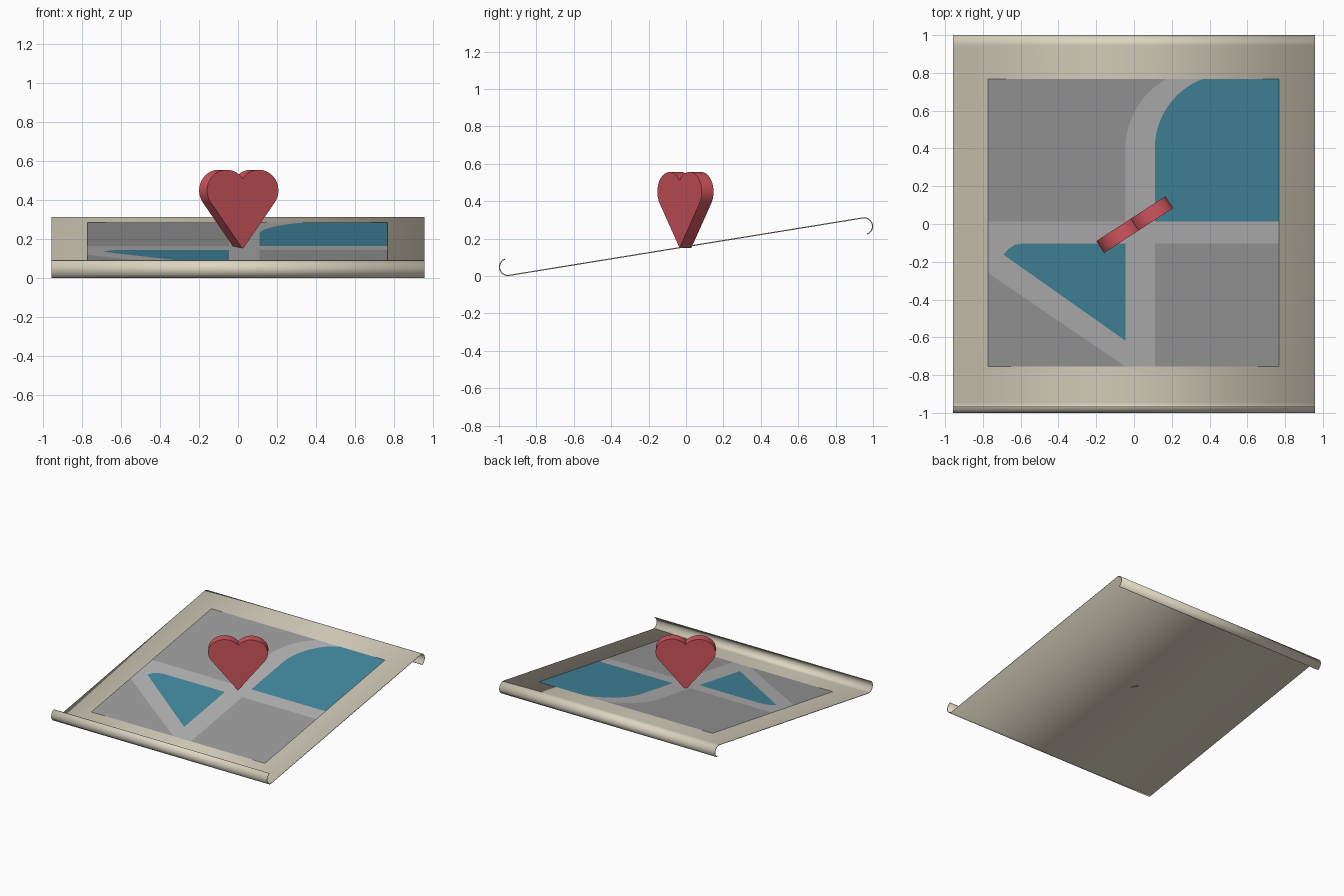
import bpy, bmesh
from math import sin, cos, tan, atan, atan2, acos, hypot, radians, pi

if "Cube" in bpy.data.objects:
    bpy.data.objects.remove(bpy.data.objects["Cube"])

MID, SLOPE = 0.157, 0.1624            # sheet height at the centre and its tilt
HALF_W, THICK, CURL_R = 0.957, 0.006, 0.045


def material(name, rgb):
    m = bpy.data.materials.new(name)
    m.diffuse_color = (*rgb, 1)
    m.use_nodes = True
    m.node_tree.nodes["Principled BSDF"].inputs["Base Color"].default_value = m.diffuse_color
    return m


def make_object(name, bm, mat, smooth=False):
    bmesh.ops.recalc_face_normals(bm, faces=bm.faces) if smooth else None
    me = bpy.data.meshes.new(name)
    bm.to_mesh(me)
    bm.free()
    me.materials.append(mat)
    ob = bpy.data.objects.new(name, me)
    bpy.context.collection.objects.link(ob)
    if smooth:
        bpy.context.view_layer.objects.active = ob
        ob.select_set(True)
        bpy.ops.object.shade_smooth_by_angle(angle=radians(35))
        ob.select_set(False)
    return ob


def arc(cx, cy, rx, ry, a0, a1, n):
    return [(cx + rx * cos(a0 + (a1 - a0) * i / n),
             cy + ry * sin(a0 + (a1 - a0) * i / n)) for i in range(n + 1)]


paper = material("paper", (0.73, 0.67, 0.54))
road = material("road", (0.46, 0.46, 0.46))
land = material("land", (0.33, 0.33, 0.33))
water = material("water", (0.055, 0.25, 0.35))
red = material("red", (0.62, 0.09, 0.11))

# Map sheet: tilted strip with opposite curls at the front and back edges
front = arc(-0.952, 0.048, CURL_R, CURL_R, radians(-250), atan(SLOPE) - pi / 2, 20)
profile = front + [(-y, 2 * MID - z) for y, z in reversed(front)]
bm = bmesh.new()
rows = [[bm.verts.new((x, y, z)) for y, z in profile] for x in (-HALF_W, HALF_W)]
for i in range(len(profile) - 1):
    bm.faces.new((rows[0][i], rows[1][i], rows[1][i + 1], rows[0][i + 1]))
sheet = make_object("map_sheet", bm, paper, True)
solid = sheet.modifiers.new("thickness", 'SOLIDIFY')
solid.thickness, solid.offset = THICK, 0


# Printed areas, laid just above the sheet
def print_area(name, pts, mat, lift):
    bm = bmesh.new()
    f = bm.faces.new([bm.verts.new((x, y, MID + SLOPE * y + THICK / 2 + lift)) for x, y in pts])
    f.normal_update()
    if f.normal.z < 0:
        f.normal_flip()
    make_object(name, bm, mat)


L, R, B, T = -0.772, 0.767, -0.754, 0.767      # printed rectangle
RL, RR, RB, RT = -0.045, 0.11, -0.103, 0.012   # crossing roads


def bend(x, rad):
    end = pi - math_asin((T - 0.4) / rad)
    return arc(x + rad, 0.4, rad, rad, pi, end, 16)


def math_asin(v):
    return pi / 2 - acos(v)


print_area("roads", [(L, B), (R, B), (R, T), (L, T)], road, 0.001)
print_area("land_back_left", [(L, RT), (RL, RT)] + bend(RL, 0.42) + [(L, T)], land, 0.002)
print_area("land_front_right", [(RR, B), (R, B), (R, RB), (RR, RB)], land, 0.002)
print_area("land_front_left", [(L, B), (RL, B), (L, -0.26)], land, 0.002)
print_area("water_back_right", [(R, T), (R, RT), (RR, RT)] + bend(RR, 0.394), water, 0.002)
print_area("water_front_left", [(RL, RB), (RL, -0.618), (-0.69, -0.163), (-0.665, -0.132),
                                (-0.63, -0.11), (-0.59, RB)], water, 0.002)

# Heart marker: elliptical lobe with a straight tangent to the tip, mirrored
cu, cz, rx, rz, tip = 0.098, 0.45, 0.12, 0.106, 0.15
du, dz = -cu / rx, (tip - cz) / rz
start = atan2(dz, du) + acos(1 / hypot(du, dz))
half = arc(cu, cz, rx, rz, start, acos(-cu / rx), 24)
outline = [(0, tip)] + half + [(-u, z) for u, z in reversed(half[:-1])]
bm = bmesh.new()
face = bm.faces.new([bm.verts.new((u, -0.0375, z)) for u, z in outline])
new = bmesh.ops.extrude_face_region(bm, geom=[face], use_keep_orig=True)["geom"]
bmesh.ops.translate(bm, vec=(0, 0.075, 0), verts=[v for v in new if isinstance(v, bmesh.types.BMVert)])
heart = make_object("heart_marker", bm, red, True)
heart.rotation_euler.z = radians(33)
heart.location = (0.004, -0.003, 0)
